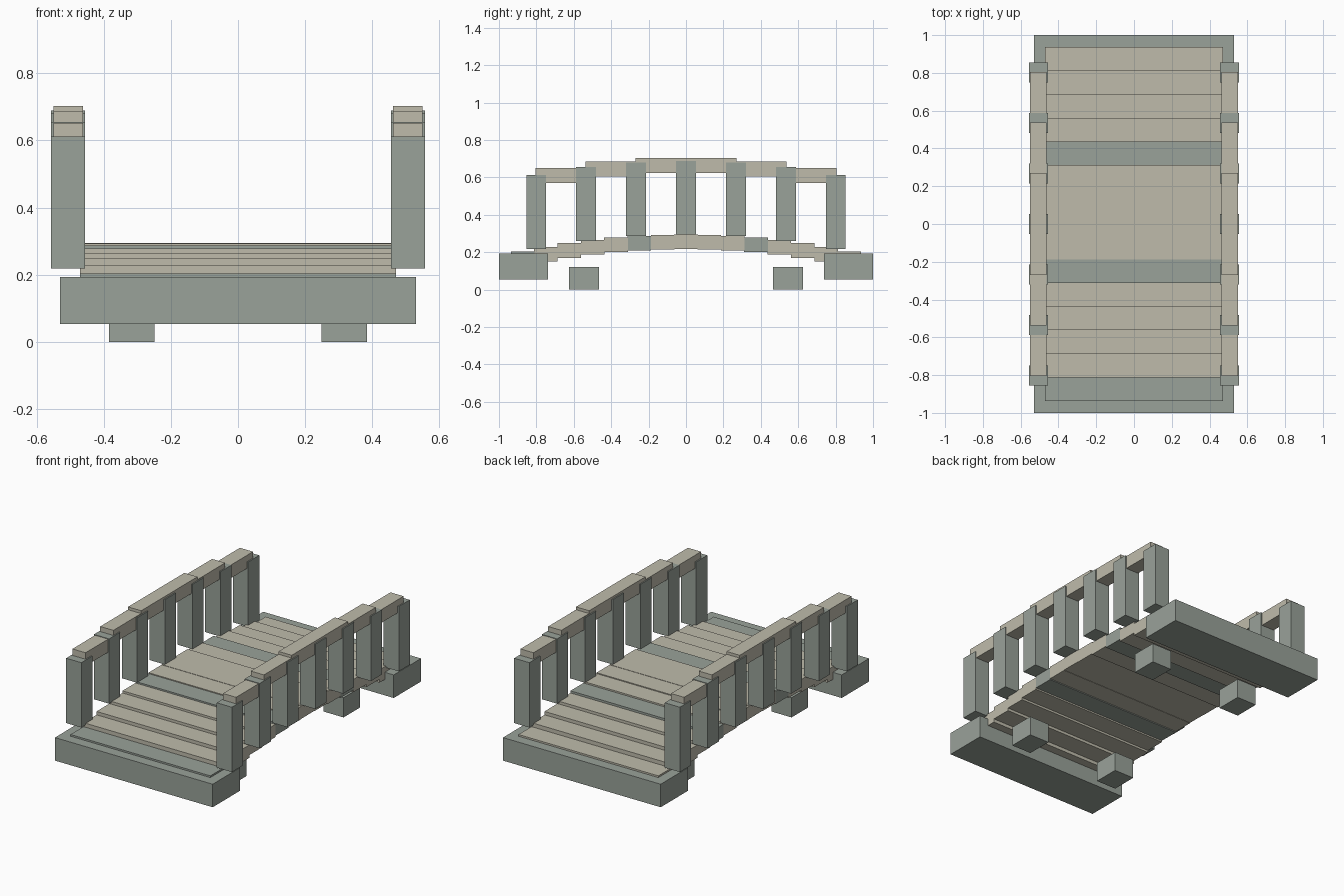
import bpy, bmesh
from mathutils import Matrix, Vector

if "Cube" in bpy.data.objects:
    bpy.data.objects.remove(bpy.data.objects["Cube"])


def material(name, rgb):
    m = bpy.data.materials.new(name)
    m.diffuse_color = (*rgb, 1)
    m.use_nodes = True
    m.node_tree.nodes["Principled BSDF"].inputs["Base Color"].default_value = m.diffuse_color
    return m


STONE = material("stone", (0.32, 0.36, 0.32))
WOOD = material("wood", (0.52, 0.50, 0.41))


def box(name, centre, size, mat):
    bm = bmesh.new()
    bmesh.ops.create_cube(bm, size=1, matrix=Matrix.Diagonal((*size, 1)))
    me = bpy.data.meshes.new(name)
    bm.to_mesh(me)
    bm.free()
    me.materials.append(mat)
    ob = bpy.data.objects.new(name, me)
    ob.location = Vector(centre)
    bpy.context.collection.objects.link(ob)
    return ob


def arch(y):
    """Height of the deck surface along the bridge."""
    return 0.295 - 0.12 * y * y


# Stone sills and feet at both ends
for end, s in (("front", -1), ("back", 1)):
    box(f"{end}_sill", (0, s * 0.869, 0.123), (1.06, 0.262, 0.14), STONE)
    for side, t in (("left", -1), ("right", 1)):
        box(f"{end}_{side}_foot", (t * 0.3165, s * 0.545, 0.06), (0.135, 0.16, 0.12), STONE)

# Arched deck, every fifth plank grey
for i in range(15):
    y = (i - 7) * 0.1248
    box(f"plank_{i + 1}", (0, y, arch(y) - 0.039), (0.94, 0.126, 0.078),
        STONE if i % 5 == 0 else WOOD)

# Railings: posts follow the arch, rail segments span between post centres
STEP = 0.267
for side, t in (("left", -1), ("right", 1)):
    x = t * 0.506
    for i in range(-3, 4):
        y = i * STEP
        box(f"{side}_post_{i + 4}", (x, y, arch(y) + 0.197), (0.102, 0.106, 0.394), STONE)
    for i in range(-3, 3):
        y0, y1 = i * STEP, (i + 1) * STEP
        z = (arch(y0) + arch(y1)) / 2 + 0.372
        box(f"{side}_rail_{i + 4}", (x, (y0 + y1) / 2, z), (0.088, 0.273, 0.08), WOOD)
